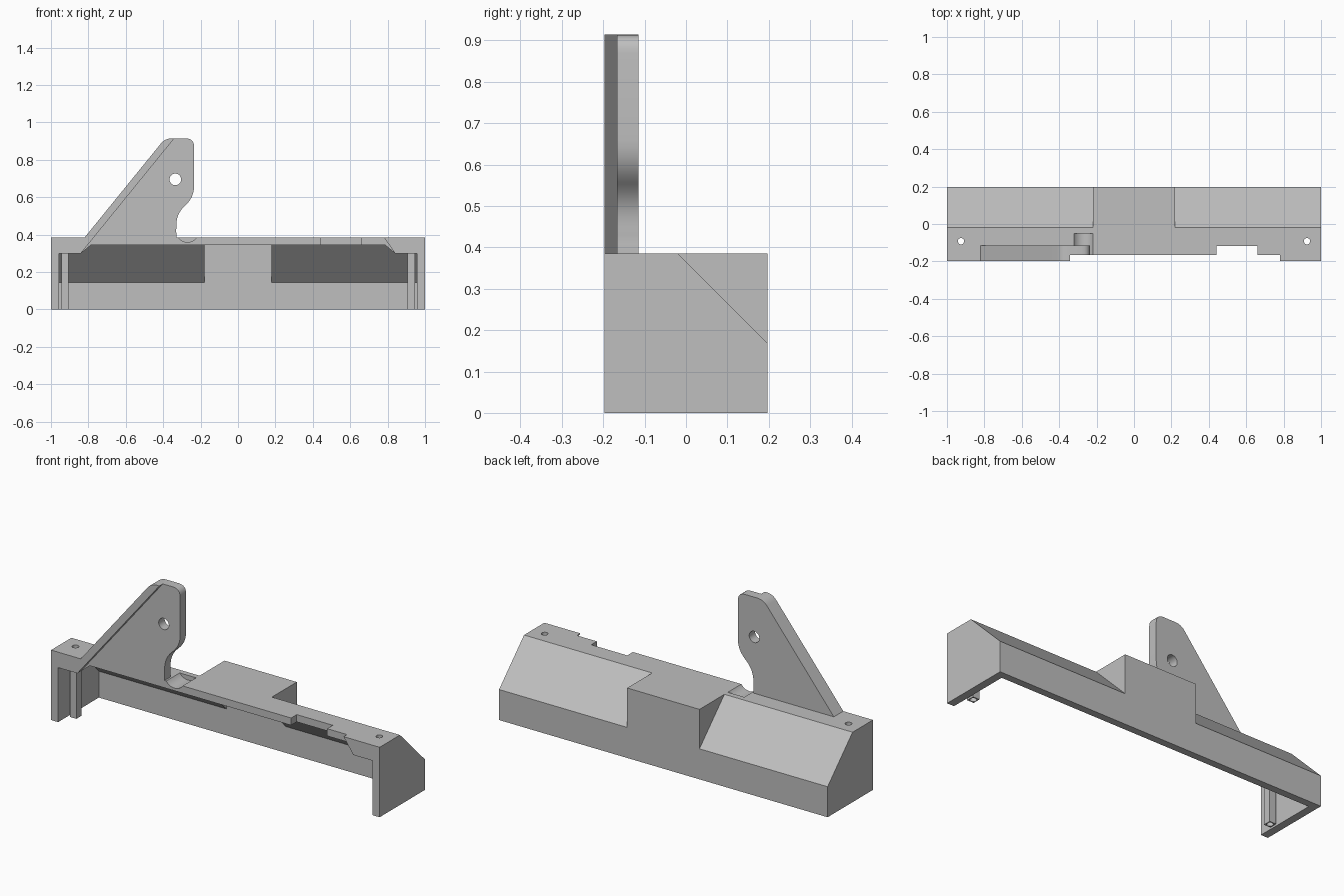
import bpy, bmesh, math
from mathutils import Vector

if "Cube" in bpy.data.objects:
    bpy.data.objects.remove(bpy.data.objects["Cube"], do_unlink=True)

grey = bpy.data.materials.new("light grey plastic")
grey.use_nodes = True
GREY = (0.52, 0.52, 0.52, 1)
grey.diffuse_color = GREY
grey.node_tree.nodes["Principled BSDF"].inputs["Base Color"].default_value = GREY


def prism(name, points, axis, low, high):
    """Extrude a 2D outline along an axis: x takes (y, z), y takes (x, z), z takes (x, y)."""
    i = "xyz".index(axis)
    bm = bmesh.new()
    verts = []
    for a, b in points:
        co = [a, b]
        co.insert(i, low)
        verts.append(bm.verts.new(co))
    face = bm.faces.new(verts)
    grown = bmesh.ops.extrude_face_region(bm, geom=[face])["geom"]
    offset = Vector((0, 0, 0))
    offset[i] = high - low
    bmesh.ops.translate(bm, vec=offset, verts=[v for v in grown if isinstance(v, bmesh.types.BMVert)])
    bmesh.ops.recalc_face_normals(bm, faces=bm.faces)
    mesh = bpy.data.meshes.new(name)
    bm.to_mesh(mesh)
    bm.free()
    mesh.materials.append(grey)
    obj = bpy.data.objects.new(name, mesh)
    bpy.context.collection.objects.link(obj)
    return obj


def box(name, x, y, z):
    return prism(name, [(x[0], z[0]), (x[1], z[0]), (x[1], z[1]), (x[0], z[1])], "y", *y)


def circle(a, b, r, n=32):
    return [(a + r * math.cos(math.tau * k / n), b + r * math.sin(math.tau * k / n)) for k in range(n)]


def rounded(corners, n=6):
    """Round each (a, b, radius) corner of an outline with a short curve."""
    out = []
    for k, (a, b, r) in enumerate(corners):
        p = Vector((a, b))
        if not r:
            out.append((a, b))
            continue
        before = Vector(corners[k - 1][:2])
        after = Vector(corners[(k + 1) % len(corners)][:2])
        s = p + (before - p).normalized() * r
        e = p + (after - p).normalized() * r
        for j in range(n + 1):
            t = j / n
            out.append(tuple(s * (1 - t) ** 2 + p * (2 * t * (1 - t)) + e * t * t))
    return out


def combine(obj, other, operation):
    mod = obj.modifiers.new("combine", "BOOLEAN")
    mod.operation = operation
    mod.solver = "EXACT"
    mod.object = other
    graph = bpy.context.evaluated_depsgraph_get()
    result = bpy.data.meshes.new_from_object(obj.evaluated_get(graph))
    obj.modifiers.remove(mod)
    obj.data = result
    bpy.data.objects.remove(other, do_unlink=True)


def cut(obj, cutter):
    combine(obj, cutter, "DIFFERENCE")


def add(obj, part):
    combine(obj, part, "UNION")


TOP = 0.385
housing = box("housing", (-1, 1), (-0.197, 0.197), (0, TOP))

# Sloped rear shoulders on both sides of the square middle
for side in (-1, 1):
    wedge = [(-0.06, 0.425), (0.3, 0.065), (0.3, 0.425)]
    low, high = sorted((side * 0.22, side * 1.1))
    cut(housing, prism("shoulder_cutter", wedge, "x", low, high))

# Hollow inside, open to the front and below
hollow = [(-0.3, -0.1), (0.157, -0.1), (0.157, 0.145), (-0.043, 0.345), (-0.3, 0.345)]
cut(housing, prism("hollow_cutter", hollow, "x", -0.957, 0.957))
cut(housing, box("middle_cutter", (-0.18, 0.18), (-0.25, 0.157), (-0.1, 0.345)))

# Thicker roof at each end
for s in (-1, 1):
    roof = [(s * 0.84, 0.3), (s * 0.785, 0.345), (s * 0.785, 0.355), (s * 0.98, 0.355), (s * 0.98, 0.3)]
    add(housing, prism("end_roof", roof, "y", -0.197, 0.005))

# Upright arm with rounded top and a bent inner edge
arm = rounded([
    (-0.84, 0.36, 0), (-0.39, 0.914, 0.035), (-0.235, 0.914, 0.045), (-0.235, 0.6, 0.06),
    (-0.33, 0.51, 0.06), (-0.33, 0.36, 0)])
add(housing, prism("arm", arm, "y", -0.197, -0.115))

# Front recess, leaving a raised strip along the sloped arm edge
recess = [(-0.84, 0.3), (-0.271, 1.0), (0.77, 1.0), (0.77, 0.4), (0.84, 0.3)]
cut(housing, prism("recess_cutter", recess, "y", -0.3, -0.167))

# Front notch, hook hollow beside the arm, and pivot hole
cut(housing, box("notch_cutter", (0.44, 0.66), (-0.3, -0.118), (0.31, 0.5)))
cut(housing, prism("hook_cutter", circle(-0.27, 0.42, 0.061), "y", -0.3, -0.05))
cut(housing, prism("pivot_cutter", circle(-0.335, 0.695, 0.031), "y", -0.3, 0))

# Hollow screw posts under the end roofs
parts = [housing]
for name, x in (("right_screw_post", -0.925), ("left_screw_post", 0.925)):
    post = box(name, (x - 0.02, x + 0.02), (-0.113, -0.07), (0, 0.3))
    for obj in (housing, post):
        cut(obj, prism("screw_cutter", circle(x, -0.092, 0.017, 20), "z", -0.1, 0.5))
    parts.append(post)

# Smooth the curved walls, keep the edges sharp
bpy.ops.object.select_all(action="DESELECT")
for obj in parts:
    obj.select_set(True)
bpy.context.view_layer.objects.active = housing
bpy.ops.object.shade_smooth_by_angle(angle=math.radians(25))
